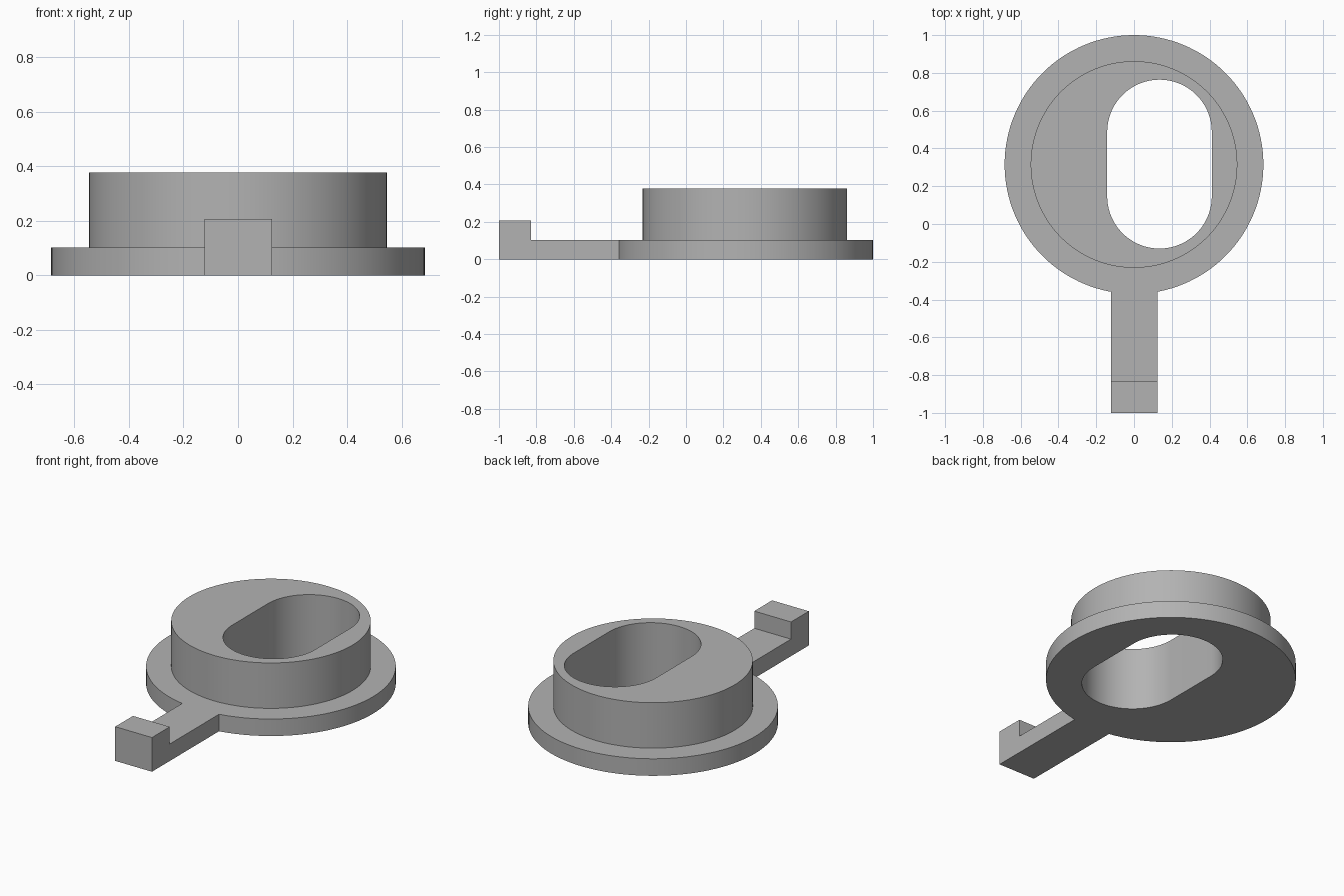
import bpy, bmesh
from math import radians, pi, sin, cos

cube = bpy.data.objects.get("Cube")
if cube:
    bpy.data.objects.remove(cube, do_unlink=True)

grey = bpy.data.materials.new("plain_grey")
grey.use_nodes = True
GREY = (0.45, 0.45, 0.45, 1)
grey.diffuse_color = GREY
grey.node_tree.nodes["Principled BSDF"].inputs["Base Color"].default_value = GREY

CENTRE_Y = 0.315
BASE_H = 0.103
TOP = 0.378


def finish(name, bm):
    """Turn a bmesh into a grey object."""
    bmesh.ops.recalc_face_normals(bm, faces=bm.faces)
    mesh = bpy.data.meshes.new(name)
    bm.to_mesh(mesh)
    bm.free()
    mesh.materials.append(grey)
    obj = bpy.data.objects.new(name, mesh)
    bpy.context.collection.objects.link(obj)
    return obj


def prism(name, outline, offset):
    """Extrude a closed outline of 3D points along an offset."""
    bm = bmesh.new()
    face = bm.faces.new([bm.verts.new(p) for p in outline])
    result = bmesh.ops.extrude_face_region(bm, geom=[face], use_keep_orig=True)
    moved = [g for g in result["geom"] if isinstance(g, bmesh.types.BMVert)]
    bmesh.ops.translate(bm, verts=moved, vec=offset)
    return finish(name, bm)


def stepped_disc(name, rings, sides=128):
    """Stack rings of (radius, height) into a closed turned solid."""
    bm = bmesh.new()
    loops = [[bm.verts.new((r * cos(2 * pi * i / sides),
                            CENTRE_Y + r * sin(2 * pi * i / sides), z))
              for i in range(sides)] for r, z in rings]
    for low, high in zip(loops, loops[1:]):
        for i in range(sides):
            j = (i + 1) % sides
            bm.faces.new((low[i], low[j], high[j], high[i]))
    bm.faces.new(loops[0])
    bm.faces.new(loops[-1])
    return finish(name, bm)


def boolean(obj, tool, operation):
    mod = obj.modifiers.new(operation.lower(), "BOOLEAN")
    mod.operation = operation
    mod.solver = "EXACT"
    mod.object = tool
    bpy.ops.object.modifier_apply(modifier=mod.name)
    bpy.data.objects.remove(tool, do_unlink=True)


# Wide flange with the raised collar on it
body = stepped_disc("flanged_collar", [(0.685, 0), (0.685, BASE_H),
                                       (0.547, BASE_H), (0.547, TOP)])

# Straight handle with an upturned tip, drawn as a side profile
profile = [(-1, 0), (-0.3, 0), (-0.3, BASE_H), (-0.83, BASE_H),
           (-0.83, 0.207), (-1, 0.207)]
handle = prism("handle", [(-0.122, y, z) for y, z in profile], (0.246, 0, 0))

# Off-centre rounded slot through the whole body
SLOT_R, SLOT_HALF, STEPS = 0.277, 0.17, 48
slot_outline = []
for end in (0, 1):
    for i in range(STEPS + 1):
        a = pi * (end + i / STEPS)
        shift = SLOT_HALF if end == 0 else -SLOT_HALF
        slot_outline.append((0.135 + SLOT_R * cos(a),
                             CENTRE_Y + 0.002 + shift + SLOT_R * sin(a), -0.1))
slot = prism("slot_cutter", slot_outline, (0, 0, 0.6))
slot.hide_render = True

bpy.ops.object.select_all(action="DESELECT")
bpy.context.view_layer.objects.active = body
body.select_set(True)
boolean(body, handle, "UNION")
boolean(body, slot, "DIFFERENCE")
bpy.ops.object.shade_smooth_by_angle(angle=radians(30))
